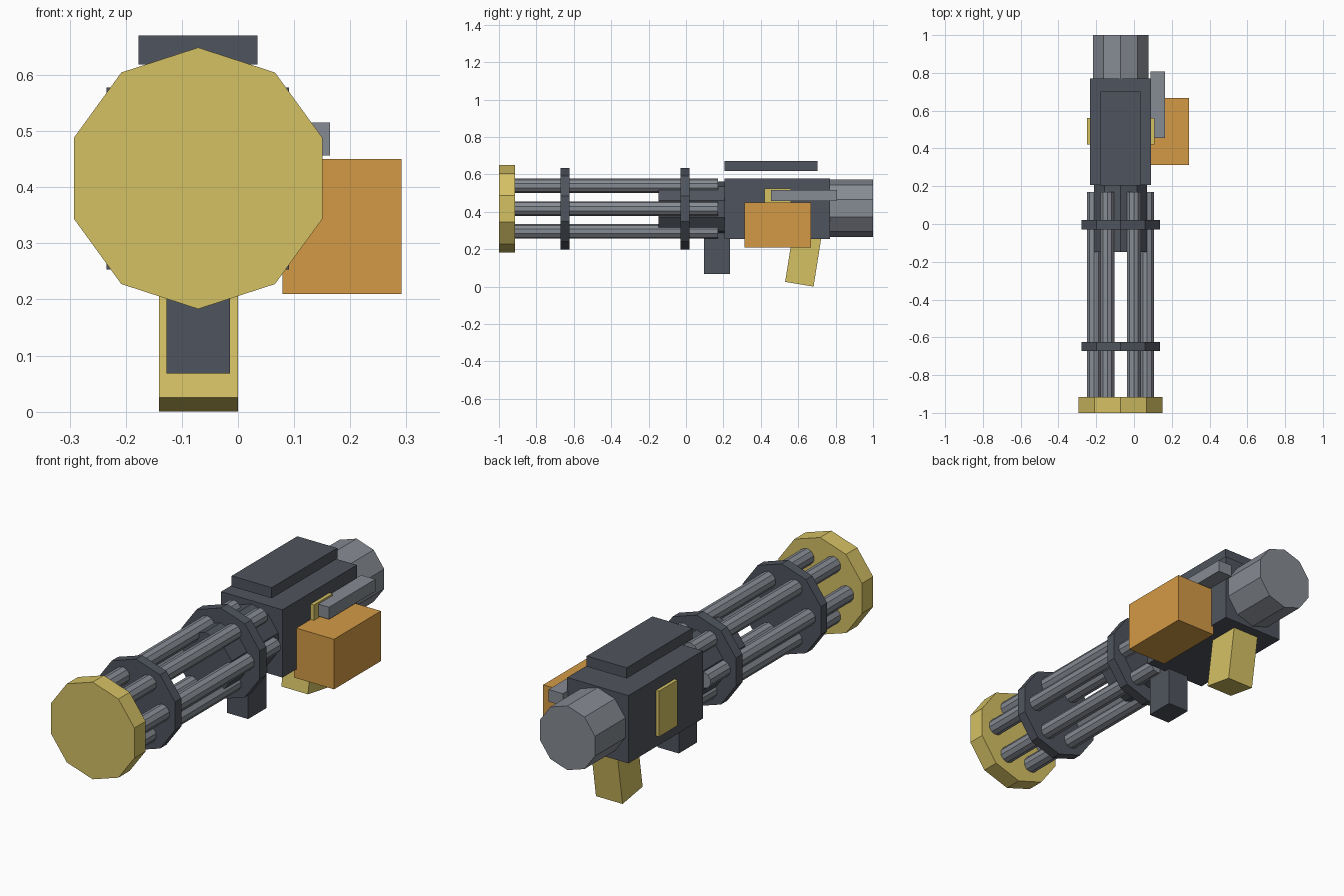
import bpy, bmesh, math

if "Cube" in bpy.data.objects:
    bpy.data.objects.remove(bpy.data.objects["Cube"])

AX, AZ = -0.071, 0.416      # long axis of the barrel cluster


def material(name, rgb):
    lin = [((c / 255 + 0.055) / 1.055) ** 2.4 for c in rgb]
    m = bpy.data.materials.new(name)
    m.diffuse_color = (*lin, 1)
    m.use_nodes = True
    m.node_tree.nodes["Principled BSDF"].inputs["Base Color"].default_value = m.diffuse_color
    return m


dark = material("dark_metal", (79, 84, 93))
grey = material("grey_metal", (134, 139, 147))
yellow = material("yellow_paint", (213, 193, 100))
orange = material("orange_paint", (212, 154, 70))


def prism(name, pts, axis, a, b, mat):
    """Extrude a closed outline from a to b along the y or x axis."""
    place = (lambda p, t: (p[0], t, p[1])) if axis == "y" else (lambda p, t: (t, p[0], p[1]))
    bm = bmesh.new()
    face = bm.faces.new([bm.verts.new(place(p, a)) for p in pts])
    ext = bmesh.ops.extrude_face_region(bm, geom=[face])
    off = (0, b - a, 0) if axis == "y" else (b - a, 0, 0)
    bmesh.ops.translate(bm, vec=off, verts=[v for v in ext["geom"] if isinstance(v, bmesh.types.BMVert)])
    bmesh.ops.recalc_face_normals(bm, faces=bm.faces)
    me = bpy.data.meshes.new(name)
    bm.to_mesh(me)
    bm.free()
    me.materials.append(mat)
    ob = bpy.data.objects.new(name, me)
    bpy.context.collection.objects.link(ob)
    return ob


def box(name, x, y, z, mat):
    return prism(name, [(x[0], z[0]), (x[1], z[0]), (x[1], z[1]), (x[0], z[1])], "y", *y, mat)


def drum(name, r, y, mat, cx=AX, cz=AZ, n=10):
    """Ten-sided cylinder along y with a corner pointing up."""
    pts = [(cx + r * math.sin(math.tau * i / n), cz + r * math.cos(math.tau * i / n)) for i in range(n)]
    return prism(name, pts, "y", *y, mat)


# Barrel cluster: muzzle disc, clamp rings, core, six barrels
drum("muzzle_disc", 0.233, (-1.0, -0.915), yellow)
drum("front_clamp_ring", 0.218, (-0.672, -0.624), dark)
drum("rear_clamp_ring", 0.218, (-0.03, 0.02), dark)
drum("barrel_core", 0.147, (-0.147, 0.23), dark)
for i in range(6):
    t = math.tau * i / 6
    drum(f"barrel_{i + 1}", 0.039, (-0.93, 0.17), grey,
         AX + 0.141 * math.cos(t), AZ + 0.001 + 0.141 * math.sin(t))

# Receiver, floating top rail and rear motor drum
box("receiver", (-0.234, 0.091), (0.207, 0.77), (0.253, 0.578), dark)
box("top_rail", (-0.177, 0.035), (0.205, 0.702), (0.619, 0.67), dark)
drum("motor_drum", 0.154, (0.75, 1.0), grey, cz=0.419)

# Side plates, shown on both sides of the receiver
box("side_plate", (-0.25, 0.108), (0.42, 0.562), (0.305, 0.524), yellow)

# Ammunition box and the bar above it
box("ammo_box", (0.079, 0.291), (0.312, 0.667), (0.21, 0.45), orange)
box("side_bar", (0.088, 0.164), (0.455, 0.807), (0.457, 0.515), grey)

# Front handle and slanted rear grip
box("front_handle", (-0.127, -0.014), (0.097, 0.236), (0.068, 0.30), dark)
prism("rear_grip", [(0.53, 0.025), (0.682, 0.0), (0.724, 0.265), (0.572, 0.29)],
      "x", -0.141, 0.0, yellow)
